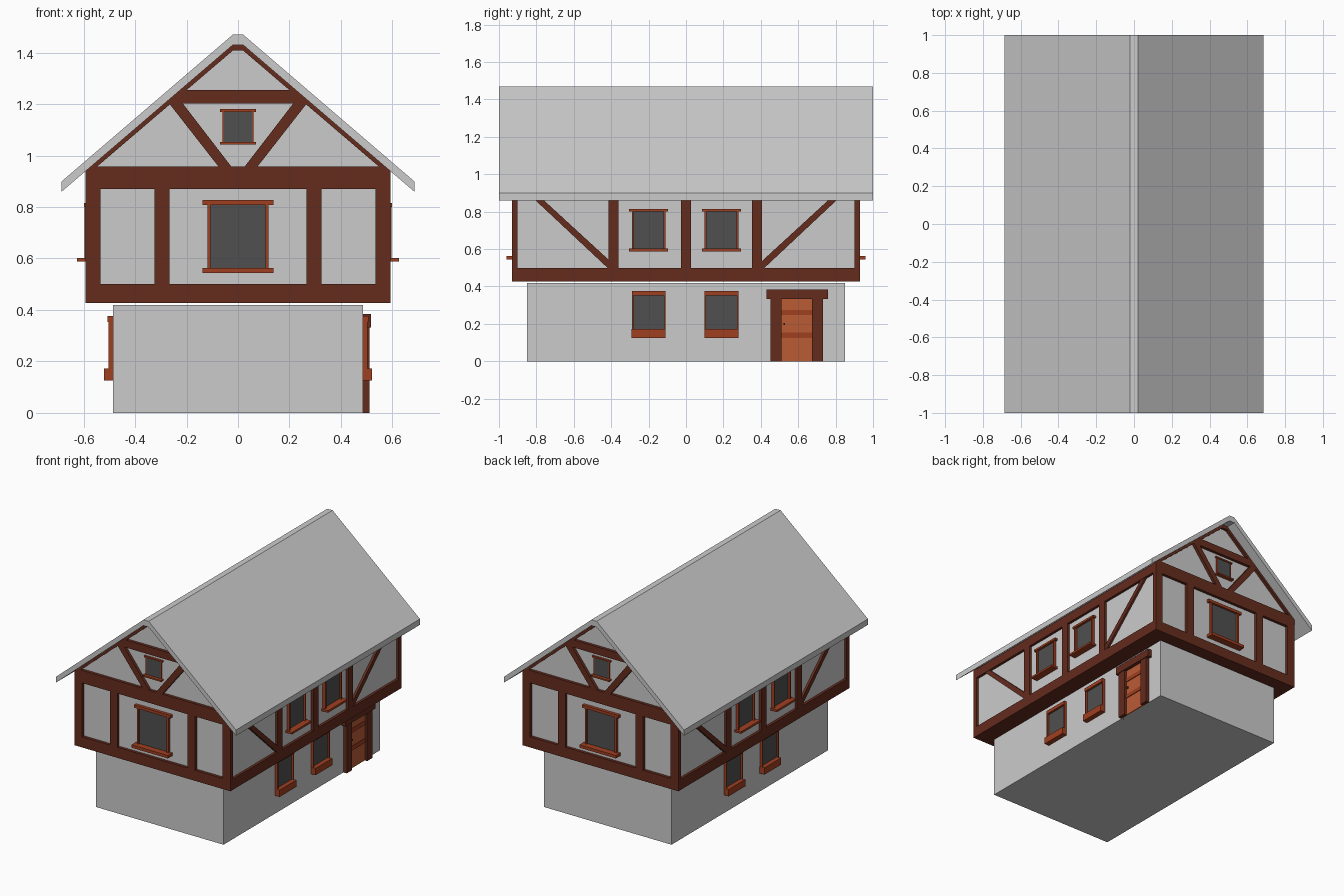
import bpy, bmesh

if "Cube" in bpy.data.objects:
    bpy.data.objects.remove(bpy.data.objects["Cube"])


def material(name, rgb):
    m = bpy.data.materials.new(name)
    m.diffuse_color = (*rgb, 1)
    m.use_nodes = True
    m.node_tree.nodes["Principled BSDF"].inputs["Base Color"].default_value = m.diffuse_color
    return m


TIMBER = material("dark_timber", (0.13, 0.025, 0.0125))
FRAME = material("red_wood", (0.35, 0.05, 0.015))
DOOR = material("door_wood", (0.5, 0.107, 0.036))
GLASS = material("glass", (0.08, 0.08, 0.08))

# Maps (along wall, height, distance from centre) to the model frame
PLACE = {
    "front": lambda u, z, d: (u, -d, z),
    "back": lambda u, z, d: (u, d, z),
    "right": lambda u, z, d: (d, u, z),
    "left": lambda u, z, d: (-d, u, z),
}


def prism(name, side, pts, d0, d1, mat=None):
    """Extrude a (u, z) outline between two depths of one wall."""
    bm = bmesh.new()
    a, b = [[bm.verts.new(PLACE[side](u, z, d)) for u, z in pts] for d in (d0, d1)]
    bm.faces.new(a)
    bm.faces.new(b)
    for i in range(len(pts)):
        j = (i + 1) % len(pts)
        bm.faces.new((a[i], a[j], b[j], b[i]))
    bmesh.ops.recalc_face_normals(bm, faces=bm.faces)
    me = bpy.data.meshes.new(name)
    bm.to_mesh(me)
    bm.free()
    ob = bpy.data.objects.new(name, me)
    bpy.context.collection.objects.link(ob)
    if mat:
        me.materials.append(mat)
    return ob


def board(name, side, u0, u1, z0, z1, d0, d1, mat=None):
    return prism(name, side, [(u0, z0), (u1, z0), (u1, z1), (u0, z1)], d0, d1, mat)


def mirrored(pts):
    return [(-u, z) for u, z in pts]


def window(name, side, c, hw, z0, z1, wall, edge, lip, bar, front, sill):
    """Framed pane with lintel and projecting sill; z0..z1 is the full height."""
    back = wall - 0.02
    board(name + "_glass", side, c - hw + edge, c + hw - edge, z0 + bar, z1 - bar,
          back, wall + 0.006, GLASS)
    for tag, s in (("a", -1), ("b", 1)):
        u0, u1 = sorted((c + s * hw, c + s * (hw - edge)))
        board(f"{name}_stile_{tag}", side, u0, u1, z0 + bar, z1 - bar, back, front, FRAME)
    board(name + "_lintel", side, c - hw - lip, c + hw + lip, z1 - bar, z1, back, front + 0.003, FRAME)
    board(name + "_sill", side, c - hw - lip, c + hw + lip, z0, z0 + bar, back, sill, FRAME)


def under_roof(x):
    return 1.43 - 0.857 * (x - 0.02)


WX, WY = 0.575, 0.91    # upper plaster planes
BX, BY = 0.593, 0.93    # timber faces

# Main masses
board("ground_floor", "front", -0.485, 0.485, 0, 0.419, -0.85, 0.85)
board("jetty_floor", "front", -BX, BX, 0.427, 0.5, -BY, BY, TIMBER)
half = [(WX, 0.49), (WX, under_roof(WX) - 0.005), (0.02, 1.425)]
prism("upper_floor", "front", half + mirrored(half)[::-1], -WY, WY)

# Roof shell
outer = [(0.685, 0.9), (0.02, 1.47)]
inner = [(0.02, 1.43), (0.685, 0.86)]
prism("roof", "front", outer + mirrored(outer)[::-1] + mirrored(inner)[::-1] + inner, -1, 1)

# Gable ends
for side in ("front", "back"):
    tie = [(BX, 0.87), (BX, under_roof(BX)), (0.575, 0.957)]
    prism(side + "_tie_beam", side, tie + mirrored(tie)[::-1], WY - 0.01, BY, TIMBER)
    rim, edge = [(0.575, 0.955), (0.02, 1.43)], [(0.02, 1.408), (0.55, 0.955)]
    prism(side + "_rafter", side,
          rim + mirrored(rim)[::-1] + mirrored(edge)[::-1] + edge, WY - 0.01, BY, TIMBER)
    collar = [(0.26, 1.203), (0.2, 1.255)]
    prism(side + "_collar_beam", side, collar + mirrored(collar)[::-1], WY - 0.01, BY, TIMBER)
    brace = [(0.025, 0.956), (0.075, 0.956), (0.268, 1.203), (0.215, 1.203)]
    for tag, pts in (("a", brace), ("b", mirrored(brace))):
        prism(f"{side}_gable_brace_{tag}", side, pts, WY - 0.01, BY, TIMBER)
    for tag, u0, u1 in (("corner_a", -BX, -0.535), ("corner_b", 0.535, BX),
                        ("a", -0.325, -0.267), ("b", 0.267, 0.325)):
        board(f"{side}_post_{tag}", side, u0, u1, 0.5, 0.87, WY - 0.01, BY, TIMBER)
    window(side + "_window", side, 0, 0.119, 0.543, 0.827, WY, 0.012, 0.019, 0.02, 0.928, 0.96)
    window(side + "_attic_window", side, 0, 0.06, 1.042, 1.18, WY, 0.006, 0.01, 0.01, 0.92, 0.937)

# Long sides
for side in ("right", "left"):
    board(side + "_wall_plate", side, -0.9, 0.9, 0.87, 0.935, WX - 0.01, BX, TIMBER)
    for tag, u0, u1 in (("corner_a", -0.92, -0.9), ("corner_b", 0.9, 0.92), ("a", -0.415, -0.362),
                        ("b", -0.028, 0.026), ("c", 0.352, 0.405)):
        board(f"{side}_post_{tag}", side, u0, u1, 0.5, 0.87, WX - 0.01, BX, TIMBER)
    brace = [(0.405, 0.5), (0.42, 0.5), (0.815, 0.87), (0.77, 0.87), (0.405, 0.535)]
    for tag, pts in (("a", mirrored(brace)), ("b", brace)):
        prism(f"{side}_brace_{tag}", side, pts, WX - 0.01, BX - 0.003, TIMBER)
    for tag, c in (("a", -0.2), ("b", 0.19)):
        window(f"{side}_upper_window_{tag}", side, c, 0.09, 0.588, 0.815, WX,
               0.009, 0.015, 0.014, 0.596, 0.625)
        # Ground floor windows have a deep sill block
        name = f"{side}_lower_window_{tag}"
        window(name, side, c, 0.09, 0.147, 0.377, 0.485, 0.008, 0, 0.024, 0.504, 0.506)
        board(name + "_sill_block", side, c - 0.091, c + 0.091, 0.125, 0.172, 0.47, 0.521, FRAME)

# Door on the right side
board("door_panel", "right", 0.51, 0.675, 0, 0.332, 0.47, 0.493, DOOR)
for tag, z0, z1 in (("lower", 0.125, 0.153), ("upper", 0.247, 0.275)):
    board(f"door_{tag}_batten", "right", 0.51, 0.675, z0, z1, 0.49, 0.498, FRAME)
board("door_handle", "right", 0.52, 0.53, 0.193, 0.205, 0.49, 0.503, TIMBER)
board("door_jamb_a", "right", 0.453, 0.51, 0, 0.332, 0.47, 0.511, TIMBER)
board("door_jamb_b", "right", 0.675, 0.732, 0, 0.332, 0.47, 0.511, TIMBER)
board("door_lintel", "right", 0.43, 0.758, 0.332, 0.385, 0.47, 0.516, TIMBER)
